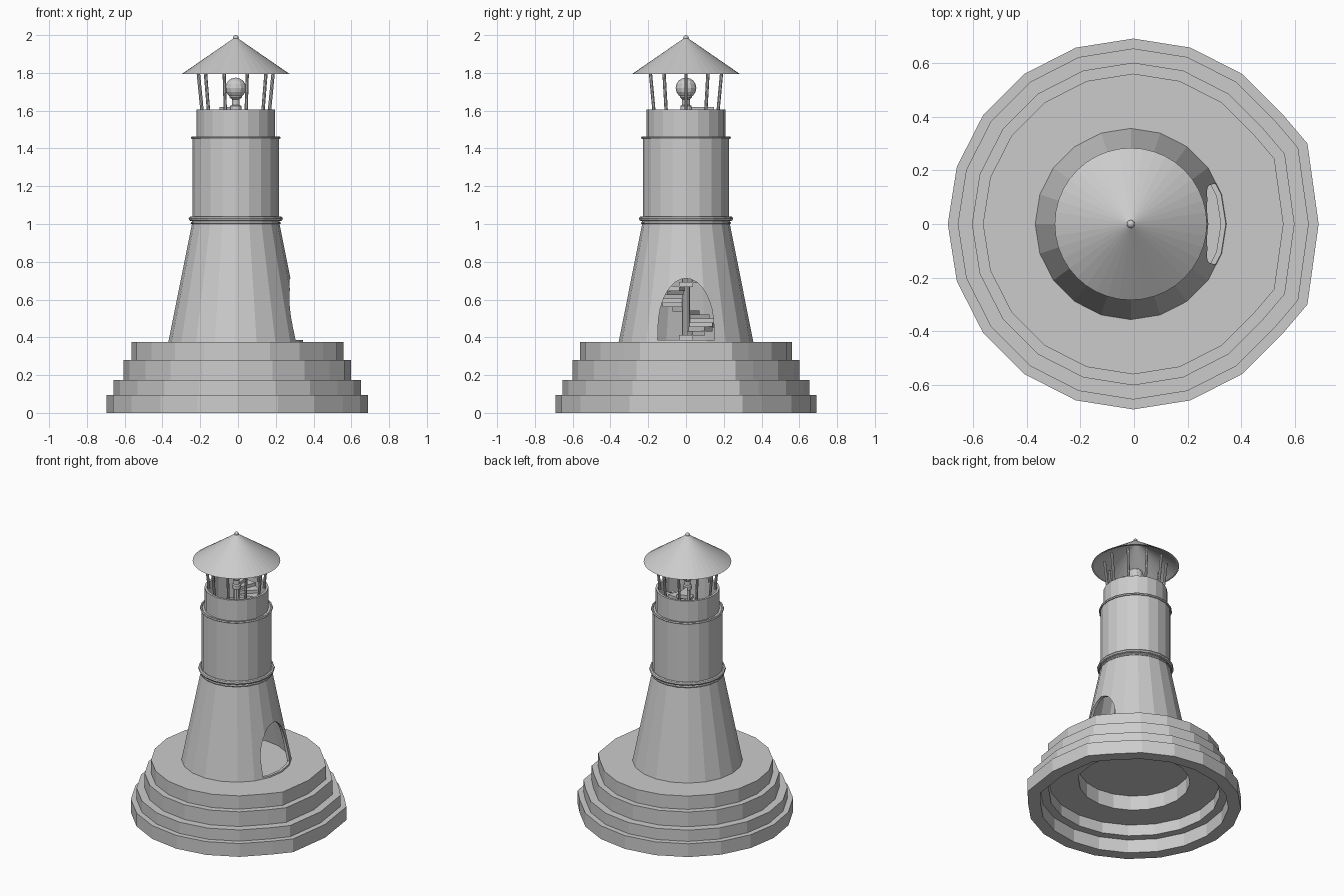
import bpy, bmesh, math
from mathutils import Vector

if "Cube" in bpy.data.objects:
    bpy.data.objects.remove(bpy.data.objects["Cube"])

CX = -0.012          # tower axis
N = 20


def finish(bm, name, smooth=False):
    bmesh.ops.remove_doubles(bm, verts=bm.verts, dist=1e-5)
    bmesh.ops.recalc_face_normals(bm, faces=bm.faces)
    me = bpy.data.meshes.new(name)
    bm.to_mesh(me)
    bm.free()
    ob = bpy.data.objects.new(name, me)
    bpy.context.collection.objects.link(ob)
    for p in me.polygons:
        p.use_smooth = smooth
    return ob


def lathe(name, profile, sides=N, cx=CX, closed=True, bulge=False):
    """Revolve (radius, z) points; bulge widens the facets facing the door."""
    bm = bmesh.new()
    rings = []
    for r, z in profile:
        ring = []
        for i in range(sides):
            a, k = 2 * math.pi * i / sides, 1.0
            if bulge and i in (1, sides - 1):
                a, k = math.copysign(math.radians(24.8), math.sin(a)), 1.035
            ring.append(bm.verts.new((cx + k * r * math.cos(a), k * r * math.sin(a), z)))
        rings.append(ring)
    pairs = list(zip(rings, rings[1:]))
    if closed:
        pairs.append((rings[-1], rings[0]))
    for a, b in pairs:
        for i in range(sides):
            j = (i + 1) % sides
            bm.faces.new((a[i], a[j], b[j], b[i]))
    if not closed:
        bm.faces.new(rings[0])
        bm.faces.new(rings[-1])
    return finish(bm, name)


def torus(name, radius, minor, z, seg=8):
    pts = [(radius + minor * math.cos(2 * math.pi * k / seg),
            z + minor * math.sin(2 * math.pi * k / seg)) for k in range(seg)]
    return lathe(name, pts)


def rod(bm, p, q, r, sides=8):
    p, q = Vector(p), Vector(q)
    d = q - p
    m = d.to_track_quat('Z', 'Y').to_matrix().to_4x4()
    m.translation = (p + q) / 2
    bmesh.ops.create_cone(bm, cap_ends=True, segments=sides, radius1=r, radius2=r,
                          depth=d.length, matrix=m)


# stepped plinth, hollow underneath
lathe("stepped_base", [(0.36, 0.28), (0.36, 0.175), (0.555, 0.175), (0.555, 0.095),
                       (0.61, 0.095), (0.61, 0.0), (0.692, 0.0), (0.692, 0.095),
                       (0.655, 0.095), (0.655, 0.175), (0.602, 0.175), (0.602, 0.28),
                       (0.561, 0.28), (0.561, 0.375)],
      cx=-0.003, closed=False, bulge=True)

# tower shell
tower = lathe("tower_wall", [(0.357, 0.374), (0.232, 1.0), (0.232, 1.03), (0.228, 1.03),
                             (0.228, 1.458), (0.208, 1.458), (0.208, 1.606),
                             (0.192, 1.606), (0.192, 1.44), (0.212, 1.44),
                             (0.212, 1.01), (0.338, 0.374)])

# arched doorway cut
bm = bmesh.new()
arch = [(-0.15, 0.385)]
for k in range(17):
    t = math.pi * (1 - k / 16)
    arch.append((0.148 * math.cos(t), 0.45 + 0.262 * math.sin(t)))
arch.append((0.15, 0.385))
face = bm.faces.new([bm.verts.new((0.05, y, z)) for y, z in arch])
ext = bmesh.ops.extrude_face_region(bm, geom=[face])
bmesh.ops.translate(bm, vec=(0.5, 0, 0),
                    verts=[v for v in ext["geom"] if isinstance(v, bmesh.types.BMVert)])
cutter = finish(bm, "door_cutter")
cutter.hide_render = True
mod = tower.modifiers.new("door", 'BOOLEAN')
mod.operation, mod.solver, mod.object = 'DIFFERENCE', 'EXACT', cutter
bpy.context.view_layer.objects.active = tower
bpy.ops.object.modifier_apply(modifier=mod.name)
bpy.data.objects.remove(cutter)

# trim rings
torus("lower_ring", 0.236, 0.013, 1.028)
torus("lower_ring_lip", 0.232, 0.007, 1.005, 6)
torus("upper_ring", 0.230, 0.008, 1.457, 6)

# spiral stair with centre column
bm = bmesh.new()
per_turn, pitch, z0 = 13, 0.28, 0.40
steps = int((1.63 - z0) / (pitch / per_turn))
half = math.pi / per_turn * 1.05
for s in range(steps):
    a, z = 2 * math.pi * s / per_turn, z0 + pitch * s / per_turn
    quad = [(0.02, -half), (0.15, -half), (0.15, half), (0.02, half)]
    lo, hi = [[bm.verts.new((CX + r * math.cos(a + b), r * math.sin(a + b), h))
               for r, b in quad] for h in (z - 0.013, z + 0.013)]
    bm.faces.new(lo)
    bm.faces.new(hi)
    for i in range(4):
        j = (i + 1) % 4
        bm.faces.new((lo[i], lo[j], hi[j], hi[i]))
finish(bm, "spiral_stair")
bm = bmesh.new()
rod(bm, (CX, 0, 0.37), (CX, 0, 1.63), 0.02, 10)
finish(bm, "stair_column")

# lantern posts
bm = bmesh.new()
for i in range(10):
    a = math.pi * i / 5
    c, s = math.cos(a), math.sin(a)
    rod(bm, (CX + 0.178 * c, 0.178 * s, 1.595), (CX + 0.2 * c, 0.2 * s, 1.82), 0.009)
finish(bm, "lantern_posts")

# lamp
lathe("lamp_stand", [(0.03, 1.6), (0.03, 1.625), (0.02, 1.63), (0.02, 1.66),
                     (0.032, 1.67), (0.032, 1.685)], 12, closed=False)
bm = bmesh.new()
bmesh.ops.create_uvsphere(bm, u_segments=12, v_segments=8, radius=0.055)
bmesh.ops.translate(bm, verts=bm.verts, vec=(CX, 0, 1.72))
finish(bm, "lamp_globe")

# conical roof shell and finial
lathe("roof", [(0.284, 1.795), (0.004, 1.988), (0.004, 1.975), (0.27, 1.795)], 40)
bm = bmesh.new()
bmesh.ops.create_uvsphere(bm, u_segments=12, v_segments=8, radius=0.015)
bmesh.ops.translate(bm, verts=bm.verts, vec=(CX, 0, 1.985))
finish(bm, "finial")
